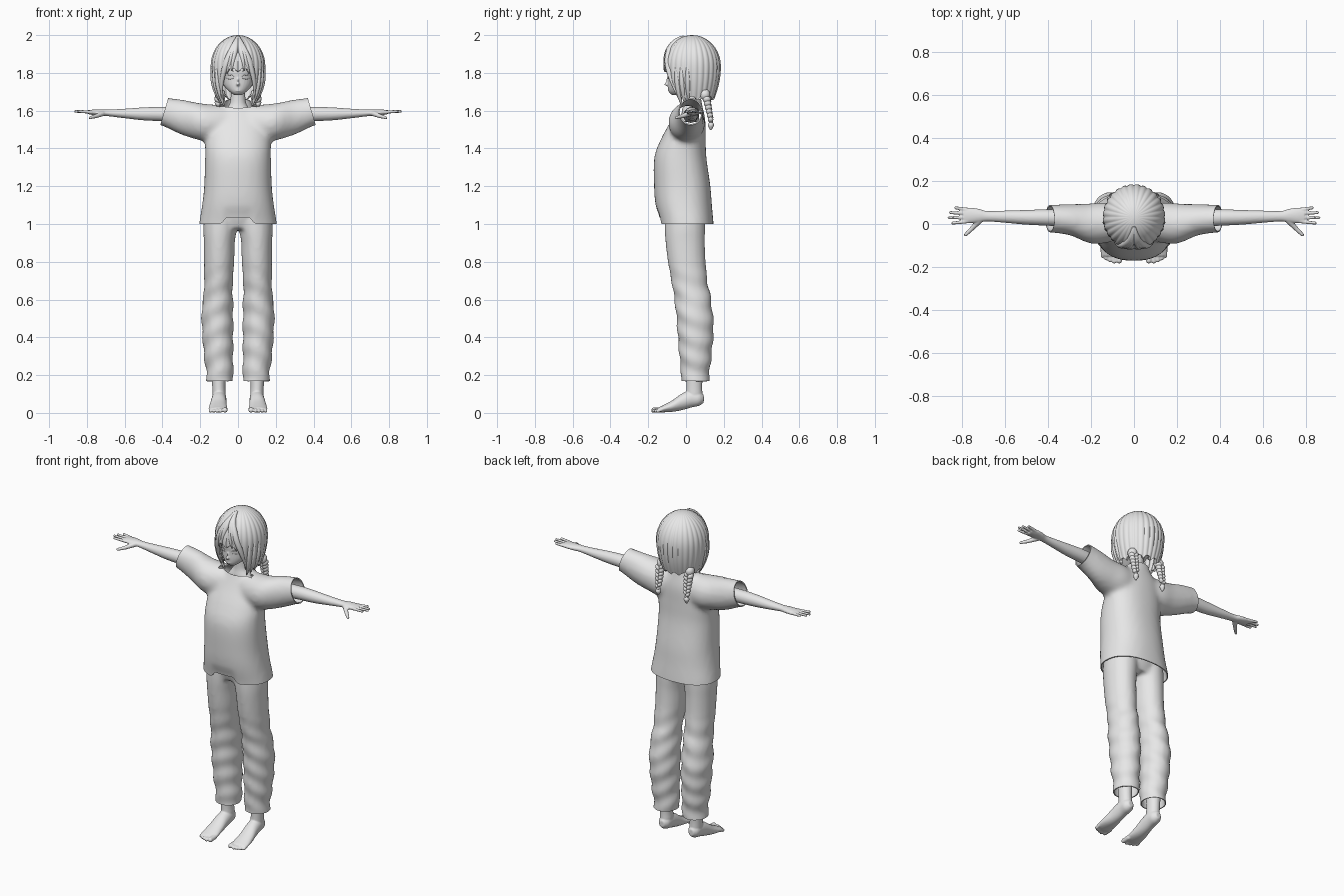
import bpy, bmesh, math
from mathutils import Matrix, Vector

cube = bpy.data.objects.get("Cube")
if cube:
    bpy.data.objects.remove(cube, do_unlink=True)

grey = bpy.data.materials.new("plain_grey")
grey.use_nodes = True
grey.diffuse_color = (0.8, 0.8, 0.8, 1)
grey.node_tree.nodes["Principled BSDF"].inputs["Base Color"].default_value = (0.8, 0.8, 0.8, 1)


def add_object(name, data):
    ob = bpy.data.objects.new(name, data)
    bpy.context.collection.objects.link(ob)
    if not data.materials:
        data.materials.append(grey)
    return ob


def from_bmesh(name, bm):
    me = bpy.data.meshes.new(name)
    bmesh.ops.recalc_face_normals(bm, faces=bm.faces)
    bm.to_mesh(me)
    bm.free()
    me.shade_smooth()
    return add_object(name, me)


def bake(ob):
    """Replace an object by its evaluated, smooth shaded mesh."""
    dg = bpy.context.evaluated_depsgraph_get()
    dg.update()
    me = bpy.data.meshes.new_from_object(ob.evaluated_get(dg))
    name = ob.name
    bpy.data.objects.remove(ob, do_unlink=True)
    me.shade_smooth()
    me.set_sharp_from_angle(angle=math.radians(50))
    return add_object(name, me)


def fuse(name, bm, voxel, smooth):
    """Merge overlapping solids into one soft skin."""
    ob = from_bmesh(name, bm)
    mod = ob.modifiers.new("Fuse", 'REMESH')
    mod.mode = 'VOXEL'
    mod.voxel_size = voxel
    mod = ob.modifiers.new("Soften", 'SMOOTH')
    mod.iterations = smooth
    return bake(ob)


def thicken(ob, thickness):
    mod = ob.modifiers.new("Thickness", 'SOLIDIFY')
    mod.thickness = thickness
    mod.offset = -1
    return bake(ob)


def mirror_copy(ob, name):
    me = ob.data.copy()
    me.transform(Matrix.Scale(-1, 4, (1, 0, 0)))
    me.flip_normals()
    return add_object(name, me)


def spline(rows, steps=5):
    """Catmull-Rom interpolation through rows of numbers."""
    out = []
    for i in range(len(rows) - 1):
        p0, p1, p2 = rows[max(i - 1, 0)], rows[i], rows[i + 1]
        p3 = rows[min(i + 2, len(rows) - 1)]
        for k in range(steps):
            t = k / steps
            out.append([b + t * ((c - a) / 2 + t * ((a - 2.5 * b + 2 * c - d / 2)
                        + t * (1.5 * (b - c) + (d - a) / 2)))
                        for a, b, c, d in zip(p0, p1, p2, p3)])
    return out + [list(rows[-1])]


def tube(bm, axis, rows, side=1, power=2.0, n=32):
    """Loft of ovals; a row is position, two centre offsets, two radii."""
    rings = []
    for pos, c1, c2, r1, r2 in spline(rows):
        ring = []
        for i in range(n):
            a = math.tau * i / n
            ca, sa = math.cos(a), math.sin(a)
            u = c1 + r1 * math.copysign(abs(ca) ** (2 / power), ca)
            v = c2 + r2 * math.copysign(abs(sa) ** (2 / power), sa)
            co = {'x': (pos, u, v), 'y': (u, pos, v), 'z': (u, v, pos)}[axis]
            ring.append(bm.verts.new((co[0] * side, co[1], co[2])))
        rings.append(ring)
    for a, b in zip(rings, rings[1:]):
        for i in range(n):
            bm.faces.new((a[i], a[i - 1], b[i - 1], b[i]))
    bm.faces.new(rings[0])
    bm.faces.new(rings[-1])


def blob(bm, centre, radii, tilt=0.0):
    m = Matrix.Translation(centre) @ Matrix.Rotation(tilt, 4, 'Y') @ Matrix.Diagonal((*radii, 1))
    bmesh.ops.create_uvsphere(bm, u_segments=16, v_segments=10, radius=1, matrix=m)


def digit(bm, a, b, r0, r1):
    """Finger or toe as a row of balls, to be fused."""
    for k in range(9):
        r = r0 + (r1 - r0) * k / 8
        blob(bm, Vector(a).lerp(Vector(b), k / 8), (r, r, r))


def strand(name, pts, radii, depth):
    cu = bpy.data.curves.new(name, 'CURVE')
    cu.dimensions = '3D'
    cu.bevel_depth = depth
    cu.bevel_resolution = 2
    cu.use_fill_caps = True
    sp = cu.splines.new('POLY')
    sp.points.add(len(pts) - 1)
    for p, co, r in zip(sp.points, pts, radii):
        p.co = (*co, 1)
        p.radius = r
    return bake(add_object(name, cu))


def cut(bm, co, no, faces=None):
    faces = faces or bm.faces[:]
    geom = set(faces) | {e for f in faces for e in f.edges} | {v for f in faces for v in f.verts}
    bmesh.ops.bisect_plane(bm, geom=list(geom), plane_co=co, plane_no=no, clear_outer=True)


def clamp(v):
    return max(0.0, min(1.0, v))


# Shirt: torso and sleeves fused, then opened at hem, cuffs and collar
bm = bmesh.new()
tube(bm, 'z', [(.94, 0, .006, .212, .142), (1, 0, .003, .206, .143), (1.1, 0, -.012, .19, .149),
               (1.2, 0, -.02, .179, .149), (1.35, 0, -.03, .174, .138), (1.45, 0, -.014, .172, .118),
               (1.55, 0, .012, .15, .09), (1.62, 0, .022, .092, .066), (1.66, 0, .025, .07, .056),
               (1.7, 0, .025, .06, .05)], power=2.3, n=48)
for s in (1, -1):
    tube(bm, 'x', [(.05, .01, 1.53, .08, .1), (.14, .005, 1.533, .095, .1), (.21, .003, 1.543, .092, .098),
                   (.3, .02, 1.566, .072, .093), (.4, .025, 1.595, .064, .076), (.46, .026, 1.605, .063, .072)], s)
shirt = fuse("shirt", bm, .015, 4)
bm = bmesh.new()
bm.from_mesh(shirt.data)
cut(bm, (0, 0, 1), (0, 0, -1))
for s in (1, -1):
    cut(bm, (s * .39, 0, 1.597), (s * .135, 0, .04))
cut(bm, (0, .025, 1.643), (0, -.4, 1), [f for f in bm.faces if f.calc_center_median().z > 1.56
                                      and all(abs(v.co.x) < .1 for v in f.verts)])
for v in bm.verts:  # raised middle of the front hem
    if v.co.y < 0:
        v.co.z += .035 * clamp((.09 - abs(v.co.x)) / .03) * clamp((1.1 - v.co.z) / .1)
bm.to_mesh(shirt.data)
bm.free()
thicken(shirt, .006)

# Trousers: legs and hips fused, with soft folds and open cuffs
bm = bmesh.new()
for s in (1, -1):
    tube(bm, 'z', [(.12, .099, .046, .072, .076), (.2, .096, .049, .071, .075), (.3, .103, .05, .077, .085),
                   (.45, .108, .05, .083, .097), (.55, .109, .042, .083, .097), (.63, .104, .031, .077, .097),
                   (.68, .104, .021, .076, .095), (.8, .1, .004, .08, .1), (.9, .099, -.004, .082, .104),
                   (.97, .095, -.006, .088, .107), (1.06, .09, -.006, .09, .107)], s)
tube(bm, 'z', [(.975, 0, -.004, .15, .085), (1.05, 0, -.005, .178, .108), (1.16, 0, -.01, .16, .11)])
trousers = fuse("trousers", bm, .013, 3)
bm = bmesh.new()
bm.from_mesh(trousers.data)
cut(bm, (0, 0, .168), (0, 0, -1))
bm.normal_update()
for v in bm.verts:
    fold = math.sin(v.co.z * 55 + abs(v.co.x) * 25 + v.co.y * 18)
    v.co += v.normal * .003 * fold * clamp((.8 - v.co.z) / .15)
bm.to_mesh(trousers.data)
bm.free()
thicken(trousers, .006)

# Arms with hands
bm = bmesh.new()
tube(bm, 'x', [(.25, .025, 1.575, .04, .04), (.4, .03, 1.582, .038, .038), (.5, .031, 1.583, .034, .034),
               (.6, .034, 1.585, .028, .025), (.68, .036, 1.588, .024, .018), (.72, .039, 1.59, .031, .017),
               (.76, .04, 1.591, .036, .015), (.792, .04, 1.592, .034, .011)])
for y0, y1, tip in ((.012, .004, .842), (.031, .029, .86), (.05, .053, .853), (.067, .075, .828)):
    digit(bm, (.775, y0, 1.592), (tip, y1, 1.596), .0095, .0075)
digit(bm, (.715, .02, 1.586), (.752, -.02, 1.571), .015, .011)
digit(bm, (.752, -.02, 1.571), (.783, -.05, 1.563), .011, .008)
arm = fuse("left_arm", bm, .0045, 1)
mirror_copy(arm, "right_arm")

# Bare feet, heels slightly raised
bm = bmesh.new()
tube(bm, 'y', [(.094, .1, .075, .016, .02), (.07, .1, .076, .034, .038), (.03, .1, .075, .038, .046),
               (-.02, .102, .059, .041, .044), (-.07, .105, .037, .046, .031), (-.12, .106, .022, .05, .019),
               (-.148, .107, .016, .046, .012)])
tube(bm, 'z', [(.06, .1, .045, .033, .042), (.1, .1, .044, .035, .043), (.15, .102, .044, .035, .042),
               (.28, .104, .046, .042, .046)])
for x, tip, r in ((.069, -.17, .014), (.092, -.174, .0105), (.111, -.168, .01), (.129, -.16, .0095), (.146, -.15, .009)):
    digit(bm, (x, -.128, .017), (x, tip, r + .001), r, r)
foot = fuse("left_foot", bm, .0045, 1)
mirror_copy(foot, "right_foot")

# Head, nose, lips and neck
bm = bmesh.new()
tube(bm, 'z', [(1.683, 0, -.055, .02, .02), (1.7, 0, -.045, .044, .046), (1.73, 0, -.019, .073, .077),
               (1.77, 0, 0, .09, .097), (1.82, 0, .012, .1, .112), (1.88, 0, .03, .102, .115),
               (1.94, 0, .033, .08, .09), (1.97, 0, .035, .03, .03)])
tube(bm, 'z', [(1.54, 0, .02, .11, .05), (1.6, 0, .023, .068, .044), (1.64, 0, .025, .043, .038),
               (1.7, 0, .025, .038, .037), (1.76, 0, .03, .04, .04)])
blob(bm, (0, -.1, 1.74), (.009, .014, .01))
blob(bm, (0, -.096, 1.757), (.006, .009, .02))
for z in (1.706, 1.714):
    blob(bm, (0, -.088, z), (.017, .008, .004))
for s in (1, -1):
    blob(bm, (s * .094, .02, 1.775), (.014, .018, .028))
fuse("head", bm, .0045, 1)


def on_face(x, z):
    """Point on the front of the face oval near eye level."""
    t = (z - 1.77) / .05
    y = .012 * t - (.097 + .015 * t) * math.sqrt(1 - (x / (.09 + .01 * t)) ** 2)
    return (x, y - .001, z)


# Eyes: two lash lines and a brow on each side
for side, s in (("left", 1), ("right", -1)):
    for part, base, rise, depth in (("upper_lash", 1.781, .009, .0024), ("lower_lash", 1.772, -.005, .0014),
                                    ("brow", 1.806, .008, .0018)):
        ts = [k / 10 for k in range(11)]
        pts = [on_face(s * (.022 + .042 * t), base + rise * math.sin(math.pi * t)) for t in ts]
        strand(f"{side}_{part}", pts, [.4 + .6 * math.sin(math.pi * t) for t in ts], depth)


def on_hair(phi, z, scale=1.0):
    """Point on the hair outline; zero angle is the front."""
    d = z - 1.835
    r = math.sqrt(max(0, 1 - (d / .165) ** 2)) if d > 0 else 1 - 7.7 * d * d
    return (.145 * r * scale * math.sin(phi), .033 - .152 * r * scale * math.cos(phi), z)


def hair_end(phi):
    a = abs(math.degrees(phi))
    jag = .02 * abs(math.sin(phi * 7))
    return (1.805 + jag) * (1 - clamp((a - 38) / 12)) + (1.655 + jag) * clamp((a - 38) / 12)


# Hair cap with scalloped strands running from the crown
bm = bmesh.new()
n, rows = 168, 18
crown = bm.verts.new(on_hair(0, 2))
last = None
for j in range(1, rows + 1):
    ring = []
    for i in range(n):
        phi = math.tau * i / n - math.pi
        z = 2 - (2 - hair_end(phi)) * (j / rows) ** 1.7
        ring.append(bm.verts.new(on_hair(phi, z, .97 + .035 * abs(math.sin(phi * 14)))))
    for i in range(n):
        if last:
            bm.faces.new((ring[i - 1], ring[i], last[i], last[i - 1]))
        else:
            bm.faces.new((ring[i - 1], ring[i], crown))
    last = ring
thicken(from_bmesh("hair_cap", bm), .012)

# Parted fringe and the locks beside the face
for side, s in (("left", 1), ("right", -1)):
    ts = [i / 14 for i in range(15)]
    for k, (end, low) in enumerate(((12, 1.81), (23, 1.795), (34, 1.785), (43, 1.74), (50, 1.66))):
        pts = [on_hair(s * math.radians(2 + end * t ** 1.2), 1.992 - (1.992 - low) * t ** 1.4, .965) for t in ts]
        strand(f"{side}_fringe_lock_{k + 1}", pts, [.15 + .85 * math.sin(math.pi * (.08 + .9 * t)) for t in ts], .016)
    for k, (deg, low) in enumerate(((55, 1.625), (67, 1.64), (80, 1.65))):
        pts = [on_hair(s * math.radians(deg), 1.84 - (1.84 - low) * t, .95) for t in ts]
        strand(f"{side}_side_lock_{k + 1}", pts, [.1 + .9 * math.sin(math.pi * (.1 + .85 * t)) for t in ts], .015)

# Braids: paired lobes, a band and a tassel
bm = bmesh.new()
blob(bm, (.095, .1, 1.685), (.028, .028, .03))
for k in range(6):
    z, y, w = 1.668 - .021 * k, .11 + .004 * k, 1 - .06 * k
    for d in (1, -1):
        blob(bm, (.096 + d * .012 * w, y, z - (d > 0) * .01), (.015 * w, .021 * w, .021 * w), d * .6)
blob(bm, (.096, .132, 1.541), (.012, .012, .007))
tube(bm, 'z', [(1.54, .096, .132, .009, .009), (1.522, .096, .132, .016, .016), (1.498, .096, .131, .004, .004)], n=12)
braid = from_bmesh("left_braid", bm)
mirror_copy(braid, "right_braid")
